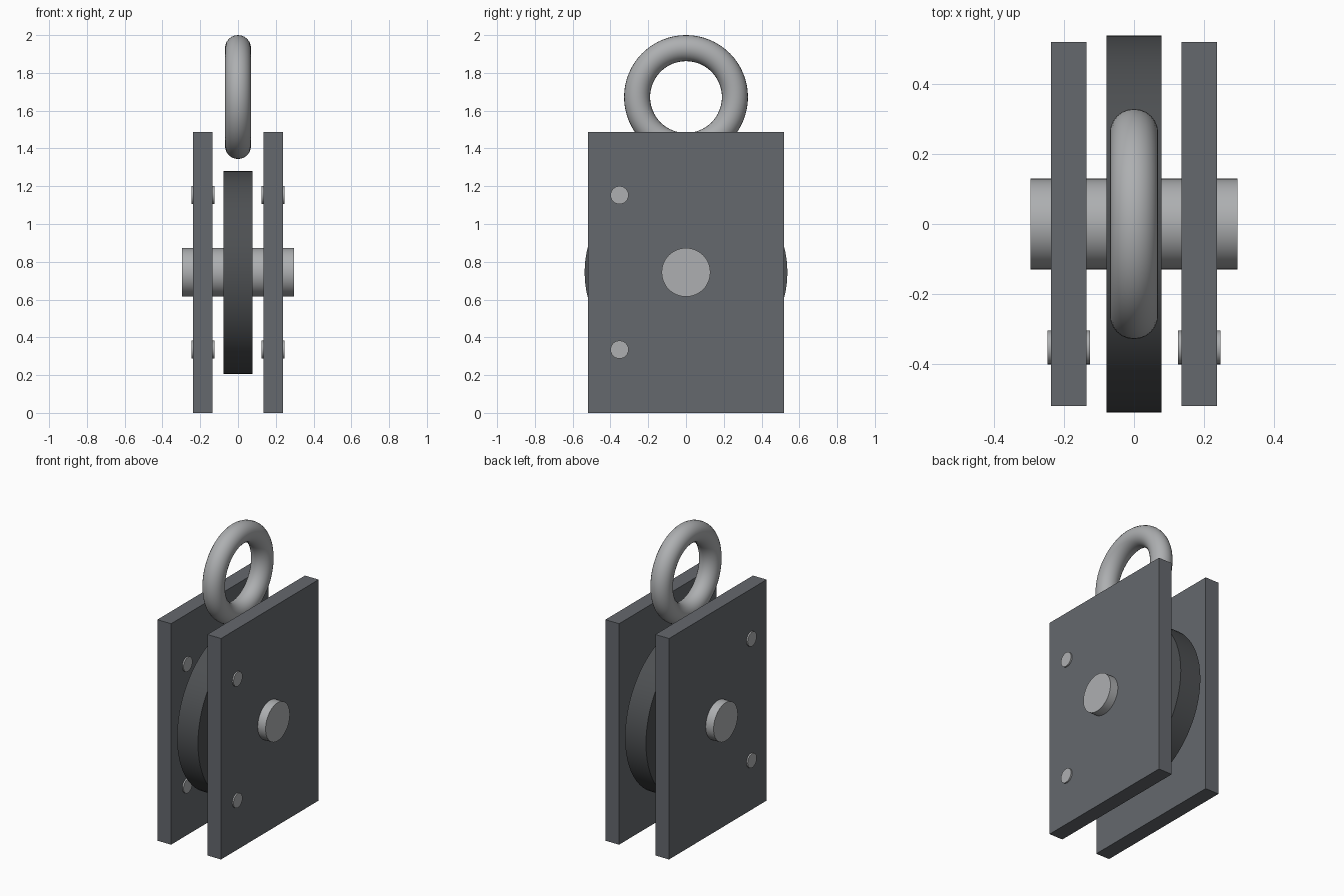
import bpy
from math import pi, radians

if "Cube" in bpy.data.objects:
    bpy.data.objects.remove(bpy.data.objects["Cube"])

AXLE_Z = 0.744
PLATE_X = 0.186


def finish(name, smooth=True):
    obj = bpy.context.object
    obj.name = name
    obj.data.name = name
    bpy.ops.object.transform_apply(location=False, rotation=True, scale=True)
    if smooth:
        bpy.ops.object.shade_smooth_by_angle(angle=radians(30))
    return obj


def box(name, loc, size):
    bpy.ops.mesh.primitive_cube_add(size=1, location=loc)
    bpy.context.object.scale = size
    return finish(name, smooth=False)


def rod(name, loc, radius, length, sides):
    """Cylinder lying along x."""
    bpy.ops.mesh.primitive_cylinder_add(
        vertices=sides, radius=radius, depth=length,
        location=loc, rotation=(0, pi / 2, 0))
    return finish(name)


def paint(obj, name, rgb):
    mat = bpy.data.materials.get(name) or bpy.data.materials.new(name)
    mat.diffuse_color = (*rgb, 1)
    mat.use_nodes = True
    mat.node_tree.nodes["Principled BSDF"].inputs["Base Color"].default_value = mat.diffuse_color
    obj.data.materials.append(mat)


DARK = ("painted_steel", (0.13, 0.14, 0.155))
WHEEL = ("dark_wheel", (0.075, 0.08, 0.085))
BRIGHT = ("bright_steel", (0.42, 0.43, 0.44))

# Side plates with their two bolts each
for side, sx in (("left", -1), ("right", 1)):
    x = sx * PLATE_X
    paint(box(f"side_plate_{side}", (x, 0, 0.7435), (0.102, 1.038, 1.487)), *DARK)
    for level, z in (("lower", 0.335), ("upper", 1.153)):
        paint(rod(f"bolt_{side}_{level}", (x, -0.352, z), 0.048, 0.121, 24), *BRIGHT)

# Pulley wheel and axle
paint(rod("pulley_wheel", (0, 0, AXLE_Z), 0.537, 0.156, 64), *WHEEL)
paint(rod("axle", (0, 0, AXLE_Z), 0.129, 0.591, 48), *BRIGHT)

# Lifting ring
bpy.ops.mesh.primitive_torus_add(
    major_radius=0.259, minor_radius=0.069, major_segments=64, minor_segments=24,
    location=(0, 0, 1.672), rotation=(0, pi / 2, 0))
paint(finish("lifting_ring"), *BRIGHT)
